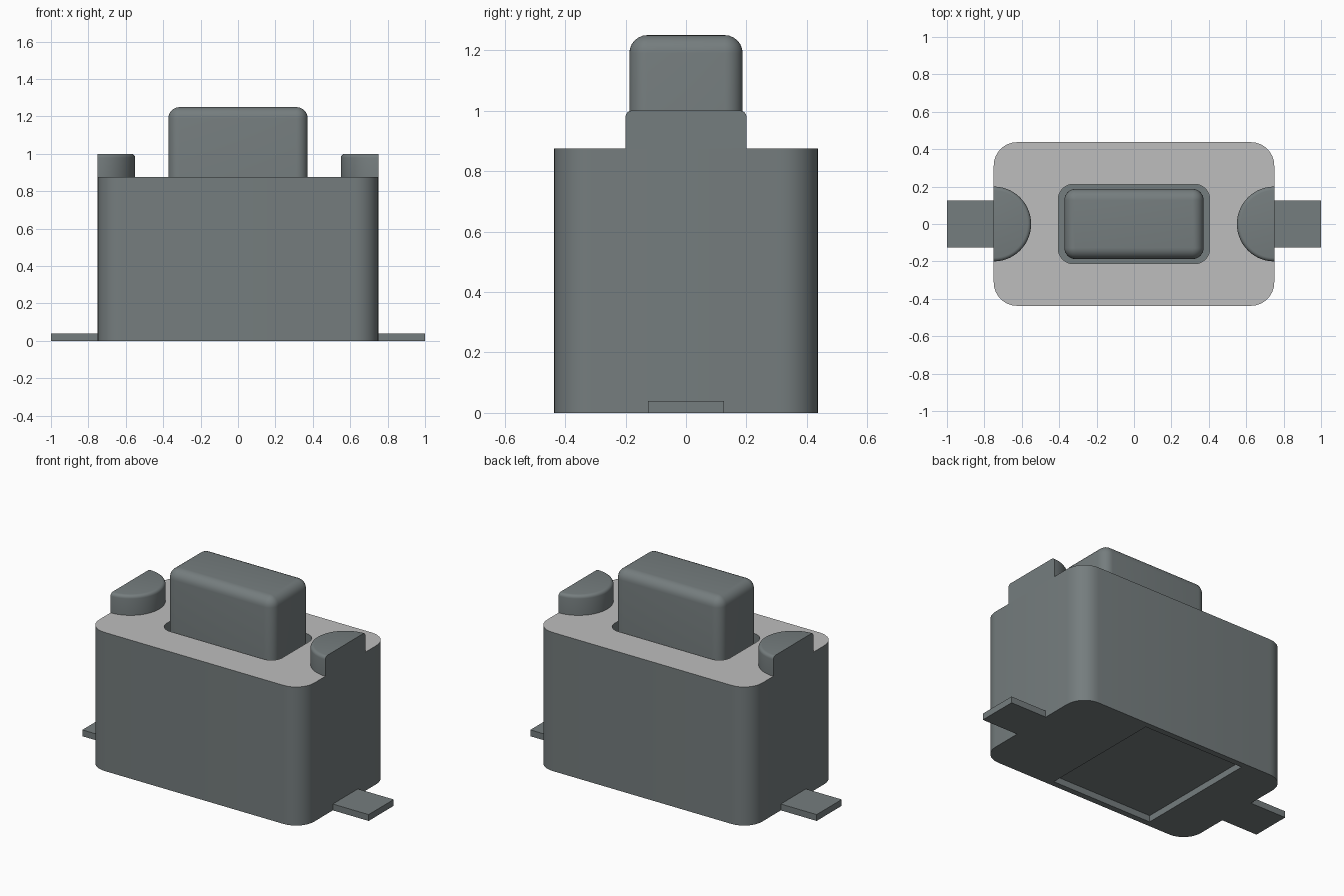
import bpy, bmesh, math

cube = bpy.data.objects.get("Cube")
if cube:
    bpy.data.objects.remove(cube, do_unlink=True)


def material(name, rgb):
    mat = bpy.data.materials.new(name)
    mat.use_nodes = True
    mat.diffuse_color = (*rgb, 1)
    mat.node_tree.nodes["Principled BSDF"].inputs["Base Color"].default_value = (*rgb, 1)
    return mat


DARK = material("dark grey plastic", (0.178, 0.205, 0.209))
LIGHT = material("light grey metal", (0.515, 0.515, 0.515))


def rounded_rect(x0, x1, y0, y1, r, z, steps=8):
    """Counter-clockwise loop with the same point count for any radius."""
    corners = [(x1 - r, y1 - r), (x0 + r, y1 - r), (x0 + r, y0 + r), (x1 - r, y0 + r)]
    loop = []
    for i, (cx, cy) in enumerate(corners):
        for k in range(steps + 1):
            a = math.pi / 2 * (i + k / steps)
            loop.append((cx + r * math.cos(a), cy + r * math.sin(a), z))
    return loop


def half_disc(side, r, z, steps=28):
    """D-shaped loop with its flat edge on the body's end wall."""
    loop = []
    for k in range(steps + 1):
        a = math.pi / 2 + math.pi * k / steps
        loop.append((side * (0.75 + r * math.cos(a)), r * math.sin(a), z))
    return loop


def loft(name, loops, light_top=None):
    """Skin a stack of matching loops and cap both ends."""
    bm = bmesh.new()
    rings = [[bm.verts.new(p) for p in loop] for loop in loops]
    n = len(rings[0])
    for a, b in zip(rings, rings[1:]):
        for i in range(n):
            j = (i + 1) % n
            bm.faces.new((a[i], a[j], b[j], b[i]))
    bm.faces.new(rings[0][::-1])
    bm.faces.new(rings[-1])
    bmesh.ops.remove_doubles(bm, verts=bm.verts, dist=1e-5)
    bmesh.ops.recalc_face_normals(bm, faces=bm.faces)
    me = bpy.data.meshes.new(name)
    me.materials.append(DARK)
    if light_top is not None:
        me.materials.append(LIGHT)
        for f in bm.faces:
            if f.normal.z > 0.9 and f.calc_center_median().z > light_top - 0.001:
                f.material_index = 1
    bm.to_mesh(me)
    bm.free()
    ob = bpy.data.objects.new(name, me)
    bpy.context.collection.objects.link(ob)
    bpy.ops.object.select_all(action='DESELECT')
    ob.select_set(True)
    bpy.context.view_layer.objects.active = ob
    bpy.ops.object.shade_smooth_by_angle(angle=math.radians(30))
    return ob


def fillet(r, top, steps=6):
    """(inset, height) pairs round a quarter-circle top edge."""
    return [(r * (1 - math.cos(a)), top - r + r * math.sin(a))
            for a in (math.pi / 2 * k / steps for k in range(steps + 1))]


TOP, SLOT = 0.875, 0.78

# Housing: recessed underside, rounded walls, pale top with a slot
loft("housing", [
    rounded_rect(-0.45, 0.25, -0.40, 0.40, 0, 0.04),
    rounded_rect(-0.45, 0.25, -0.40, 0.40, 0, 0),
    rounded_rect(-0.75, 0.75, -0.4375, 0.4375, 0.125, 0),
    rounded_rect(-0.75, 0.75, -0.4375, 0.4375, 0.125, TOP),
    rounded_rect(-0.405, 0.405, -0.2125, 0.2125, 0.08, TOP),
    rounded_rect(-0.405, 0.405, -0.2125, 0.2125, 0.08, SLOT),
], light_top=TOP)

# Push button with rounded top edges
R = 0.06
loft("push_button",
     [rounded_rect(-0.3725, 0.3725, -0.1875, 0.1875, R, SLOT)] +
     [rounded_rect(-0.3725 + d, 0.3725 - d, -0.1875 + d, 0.1875 - d, R - d, z)
      for d, z in fillet(R, 1.25)])

# Half-round posts and flat terminals at both ends
for side, label in ((1, "left"), (-1, "right")):
    loft(label + "_post",
         [half_disc(side, 0.2, TOP)] +
         [half_disc(side, 0.2 - d, z) for d, z in fillet(0.02, 1.0, 4)])
    x0, x1 = sorted((side * 0.75, side * 1.0))
    loft(label + "_terminal", [rounded_rect(x0, x1, -0.125, 0.125, 0, z)
                               for z in (0, 0.04)])
